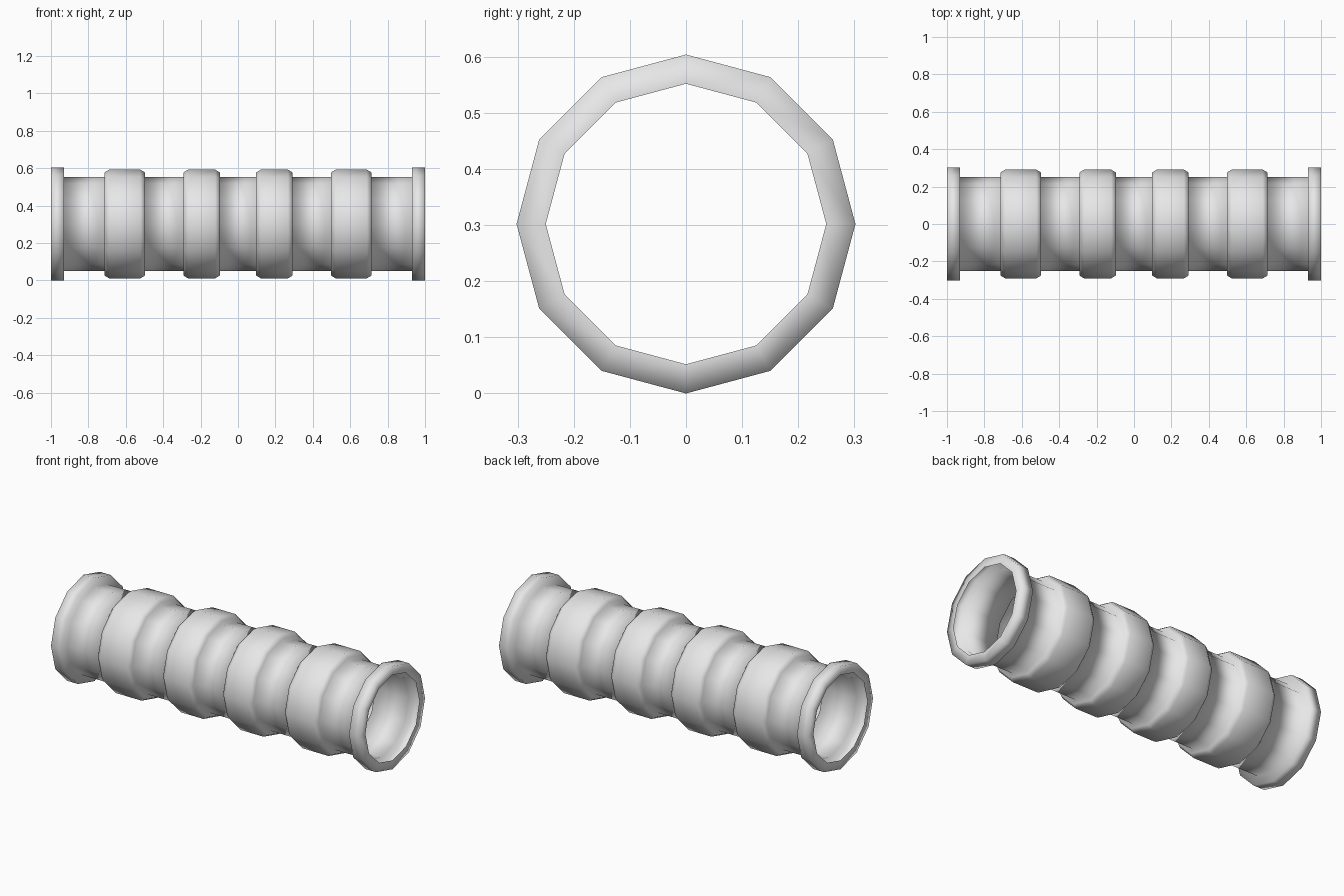
import bpy
import bmesh
from math import cos, sin, tau

if "Cube" in bpy.data.objects:
    bpy.data.objects.remove(bpy.data.objects["Cube"])

SIDES = 12
TUBE, FLANGE, RIB, SHOULDER = 0.25, 0.302, 0.291, 0.275
CHAMFER = 0.025

grey = bpy.data.materials.new("light_grey")
grey.use_nodes = True
colour = (0.8, 0.8, 0.8, 1)
grey.diffuse_color = colour
grey.node_tree.nodes["Principled BSDF"].inputs["Base Color"].default_value = colour


def rib(start, end):
    """Profile of one raised, chamfered band."""
    return [(start, TUBE), (start, SHOULDER), (start + CHAMFER, RIB),
            (end - CHAMFER, RIB), (end, SHOULDER), (end, TUBE)]


# Half profile from the middle to the end flange, then mirrored
half = rib(0.097, 0.292) + rib(0.497, 0.714)
half += [(0.93, TUBE), (0.93, FLANGE), (1, FLANGE), (1, TUBE)]
profile = [(-x, r) for x, r in reversed(half)] + half

# Revolve the profile round the x axis as one open shell
bm = bmesh.new()
loops = [[bm.verts.new((x, r * cos(tau * i / SIDES), FLANGE + r * sin(tau * i / SIDES)))
          for i in range(SIDES)] for x, r in profile]
for a, b in zip(loops, loops[1:]):
    for i in range(SIDES):
        j = (i + 1) % SIDES
        bm.faces.new((a[i], b[i], b[j], a[j]))
bmesh.ops.recalc_face_normals(bm, faces=bm.faces)
for face in bm.faces:
    face.smooth = True

mesh = bpy.data.meshes.new("ribbed_pipe")
bm.to_mesh(mesh)
bm.free()
mesh.materials.append(grey)
pipe = bpy.data.objects.new("ribbed_pipe", mesh)
bpy.context.collection.objects.link(pipe)
